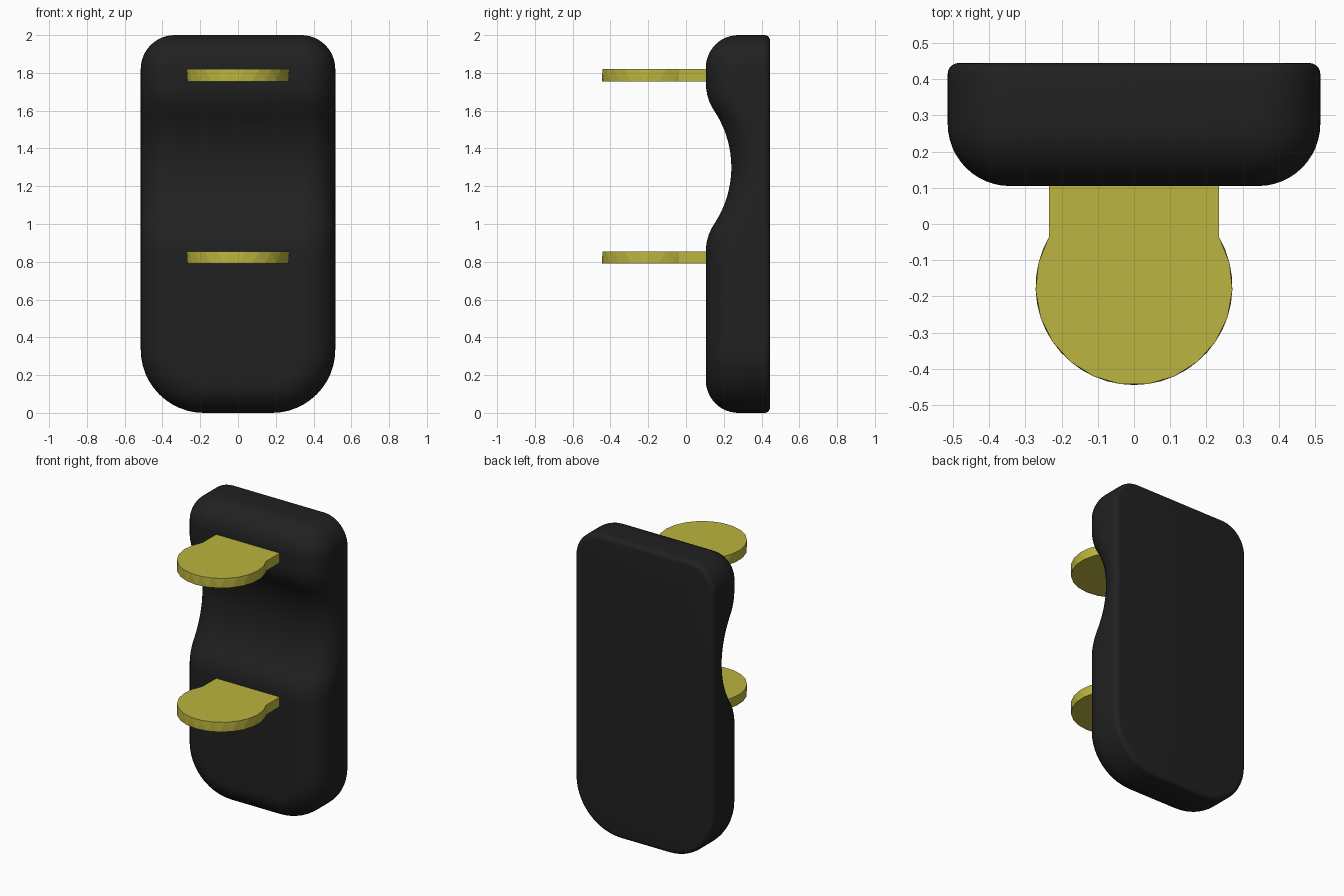
import bpy, bmesh
from math import sin, cos, pi, sqrt, radians

if "Cube" in bpy.data.objects:
    bpy.data.objects.remove(bpy.data.objects["Cube"])

HALF_W, HEIGHT, FRONT, BACK = 0.515, 2.0, 0.105, 0.445
R_BOTTOM, R_TOP, R_FRONT, R_BACK = 0.335, 0.18, 0.172, 0.03


def make_object(name, bm, color):
    bmesh.ops.recalc_face_normals(bm, faces=bm.faces)
    me = bpy.data.meshes.new(name)
    bm.to_mesh(me)
    bm.free()
    ob = bpy.data.objects.new(name, me)
    bpy.context.collection.objects.link(ob)
    mat = bpy.data.materials.get(color[0]) or bpy.data.materials.new(color[0])
    mat.diffuse_color = color[1]
    mat.use_nodes = True
    mat.node_tree.nodes["Principled BSDF"].inputs["Base Color"].default_value = mat.diffuse_color
    me.materials.append(mat)
    return ob


def dip(z):
    """Depth of the finger groove: a hollow arc blended out by two round shoulders."""
    t = abs(z - 1.3)
    if t >= 0.445:
        return 0.0
    if t > 0.3:
        return 0.261 - sqrt(0.261 ** 2 - (0.445 - t) ** 2)
    return 0.135 - (0.54 - sqrt(0.54 ** 2 - t * t))


def half_outline(inset):
    """Right half of the plate outline from bottom to top, as (x, z)."""
    pts = []
    for i in range(13):
        a = -pi / 2 + i * pi / 24
        r = R_BOTTOM - inset
        pts.append((HALF_W - R_BOTTOM + r * cos(a), R_BOTTOM + r * sin(a)))
    z0, z1 = R_BOTTOM, HEIGHT - R_TOP
    pts += [(HALF_W - inset, z0 + (z1 - z0) * i / 44) for i in range(1, 44)]
    for i in range(13):
        a = i * pi / 24
        r = R_TOP - inset
        pts.append((HALF_W - R_TOP + r * cos(a), z1 + r * sin(a)))
    return pts


# Plate: stacked outlines, with a large front round and a small back round
layers = []
for i in range(13):
    a = i * pi / 24
    layers.append((R_FRONT * (1 - sin(a)), FRONT + R_FRONT * (1 - cos(a)), True))
for i in range(6):
    a = i * pi / 10
    layers.append((R_BACK * (1 - cos(a)), BACK - R_BACK * (1 - sin(a)), False))

bm = bmesh.new()
rings = []
for inset, y, grooved in layers:
    half = half_outline(inset)
    full = half + [(-x, z) for x, z in reversed(half)]
    rings.append([bm.verts.new((x, y + (dip(z) if grooved else 0), z)) for x, z in full])
n = len(rings[0])
for a, b in zip(rings, rings[1:]):
    for i in range(n):
        j = (i + 1) % n
        bm.faces.new((a[i], a[j], b[j], b[i]))
front = rings[0]
for i in range(n // 2 - 1):
    bm.faces.new((front[i], front[i + 1], front[n - 2 - i], front[n - 1 - i]))
bm.faces.new(rings[-1])
plate = make_object("grooved_plate", bm, ("black", (0.015, 0.015, 0.015, 1)))
bpy.context.view_layer.objects.active = plate
plate.select_set(True)
bpy.ops.object.shade_smooth_by_angle(angle=radians(40))
plate.select_set(False)


# Round-ended tabs: faceted rims whose upper and lower corners are staggered
def add_tab(name, z0, z1):
    bm = bmesh.new()
    start, end, sides, r = radians(150), radians(390), 15, 0.272
    step = (end - start) / sides
    loops = []
    for z, shift in ((z0, 0.5), (z1, 0)):
        angles = [start + step * (i + shift) for i in range(sides + 1)]
        if shift:
            angles = [start] + angles[:-1] + [end]
        pts = [(r * cos(a), -0.173 + r * sin(a)) for a in angles]
        pts = [(-0.235, 0.2)] + pts + [(0.235, 0.2)]
        loops.append([bm.verts.new((x, y, z)) for x, y in pts])
    low, top = loops
    bm.faces.new(low)
    bm.faces.new(top)
    bm.faces.new((top[0], top[1], low[1], low[0]))
    bm.faces.new((top[-1], top[-2], low[-2], low[-1]))
    bm.faces.new((top[0], low[0], low[-1], top[-1]))
    for i in range(1, sides + 2):
        bm.faces.new((top[i], low[i], low[i + 1]))
        if i <= sides:
            bm.faces.new((top[i], low[i + 1], top[i + 1]))
    make_object(name, bm, ("yellow", (0.5, 0.46, 0.05, 1)))


add_tab("upper_tab", 1.755, 1.82)
add_tab("lower_tab", 0.79, 0.855)
